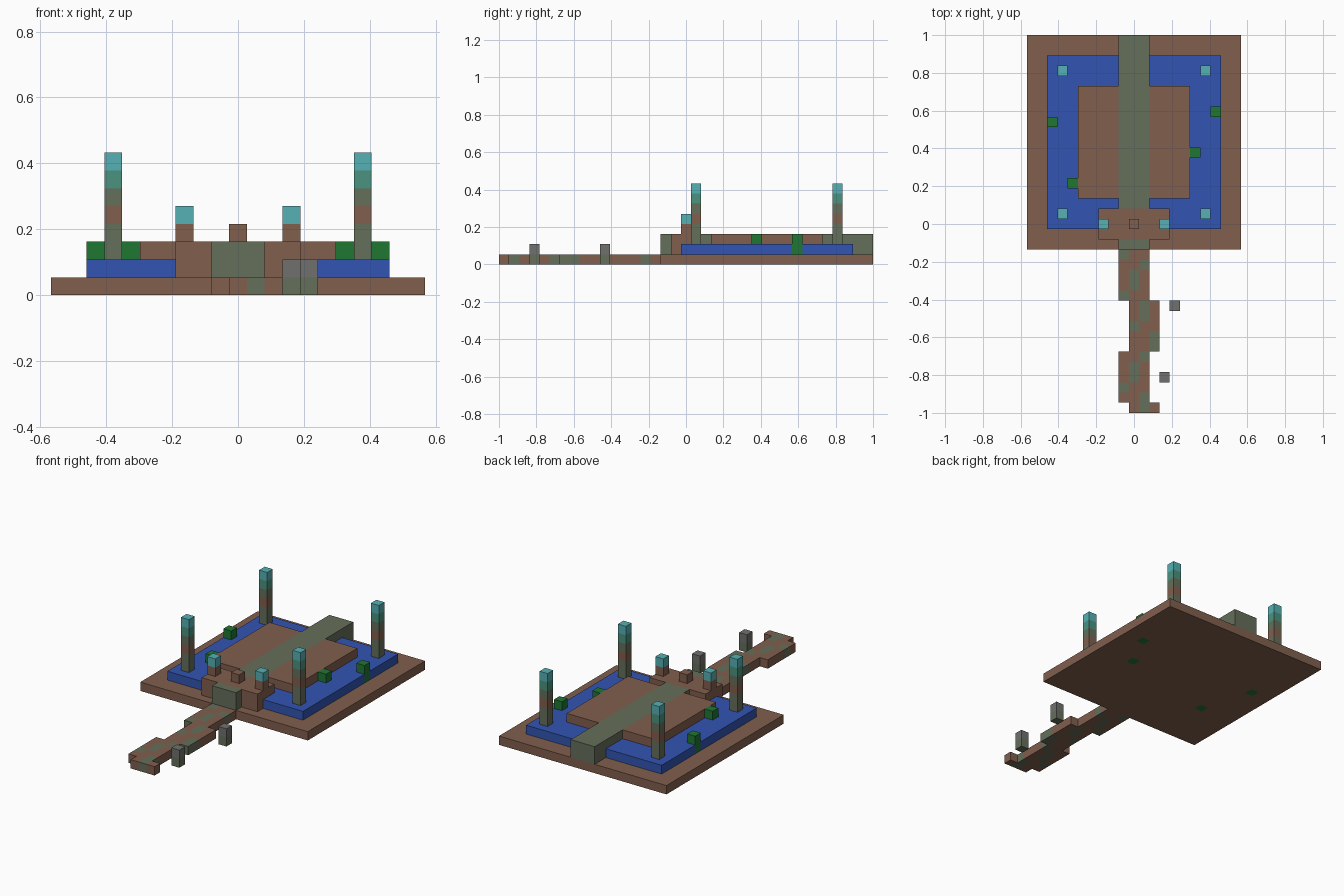
import bpy, bmesh
from mathutils import Vector

if "Cube" in bpy.data.objects:
    bpy.data.objects.remove(bpy.data.objects["Cube"], do_unlink=True)

ROWS = 37
U = 2 / ROWS          # edge of one block

COLOURS = {
    "brown_stone": (0.22, 0.114, 0.076),
    "mossy_stone": (0.13, 0.156, 0.102),
    "water_blue": (0.032, 0.089, 0.445),
    "cyan_cap": (0.093, 0.434, 0.456),
    "teal_band": (0.069, 0.287, 0.209),
    "grey_stone": (0.162, 0.162, 0.153),
    "bush_green": (0.014, 0.181, 0.032),
}
materials = {}
for name, rgb in COLOURS.items():
    mat = bpy.data.materials.new(name)
    mat.use_nodes = True
    mat.diffuse_color = (*rgb, 1)
    mat.node_tree.nodes["Principled BSDF"].inputs["Base Color"].default_value = (*rgb, 1)
    materials[name] = mat

cells = {}            # block position -> (part, colour)


def fill(part, colour, xs, ys, zs):
    """Fill an inclusive range of blocks; later parts replace earlier ones."""
    for x in range(xs[0], xs[1] + 1):
        for y in range(ys[0], ys[1] + 1):
            for z in range(zs[0], zs[1] + 1):
                cells[x, y, z] = (part, colour)


def column(part, x, y, z, colours):
    """Stack single blocks upwards."""
    for n, colour in enumerate(colours):
        fill(part, colour, (x, x), (y, y), (z + n, z + n))


# Plaza: slab, pool, island and raised central path
fill("base_slab", "brown_stone", (-10, 10), (16, 36), (0, 0))
fill("pool", "water_blue", (-8, 8), (18, 34), (1, 1))
fill("island", "brown_stone", (-5, 5), (21, 31), (2, 2))
fill("central_path", "mossy_stone", (-1, 1), (16, 36), (1, 2))

# Gate platform with a middle block and two capped posts
fill("gate_platform", "brown_stone", (-3, 3), (17, 19), (1, 2))
column("gate_block", 0, 18, 3, ["brown_stone"])
for side, name in ((-1, "right"), (1, "left")):
    column("gate_post_" + name, 3 * side, 18, 3, ["brown_stone", "cyan_cap"])
    # Corner pillars
    for y, end in ((19, "front"), (33, "back")):
        column(f"pillar_{end}_{name}", 7 * side, y, 2,
               ["mossy_stone", "mossy_stone", "brown_stone",
                "mossy_stone", "teal_band", "cyan_cap"])

# Bushes rooted through the pool
for n, (x, y) in enumerate([(-8, 28), (8, 29), (6, 25), (-6, 22)]):
    column(f"bush_{n + 1}", x, y, 0, ["bush_green"] * 3)

# Winding walkway with diagonal mossy streaks
for y in range(16):
    shift = 1 if y == 0 or 6 <= y <= 10 else 0
    for x in range(shift - 1, shift + 2):
        mossy = (2 * y - 3 * x + 3) % 9 <= 2
        column("walkway", x, y, 0, ["mossy_stone" if mossy else "brown_stone"])

# Wayside posts
column("wayside_post_near", 3, 3, 0, ["mossy_stone", "grey_stone"])
column("wayside_post_far", 4, 10, 0, ["mossy_stone", "grey_stone"])

AXES = [Vector((1, 0, 0)), Vector((0, 1, 0)), Vector((0, 0, 1))]


def build(part):
    """Make one object from the exposed faces of a part's blocks."""
    own = {p: c for p, (owner, c) in cells.items() if owner == part}
    slots = sorted(set(own.values()))
    bm = bmesh.new()
    for pos, colour in own.items():
        centre = Vector((pos[0], pos[1] - (ROWS - 1) / 2, pos[2] + 0.5))
        for a in range(3):
            for sign in (-1, 1):
                n = AXES[a] * sign
                if tuple(int(p + d) for p, d in zip(pos, n)) in cells:
                    continue
                u = AXES[(a + 1) % 3] * sign / 2
                v = AXES[(a + 2) % 3] / 2
                mid = centre + n / 2
                corners = (mid - u - v, mid + u - v, mid + u + v, mid - u + v)
                face = bm.faces.new([bm.verts.new(c * U) for c in corners])
                face.material_index = slots.index(colour)
    bmesh.ops.remove_doubles(bm, verts=bm.verts, dist=U / 100)
    bmesh.ops.dissolve_limit(bm, angle_limit=0.01, verts=bm.verts,
                             edges=bm.edges, delimit={'MATERIAL'})
    mesh = bpy.data.meshes.new(part)
    bm.to_mesh(mesh)
    bm.free()
    for name in slots:
        mesh.materials.append(materials[name])
    bpy.context.scene.collection.objects.link(bpy.data.objects.new(part, mesh))


for part in sorted({owner for owner, _ in cells.values()}):
    build(part)
